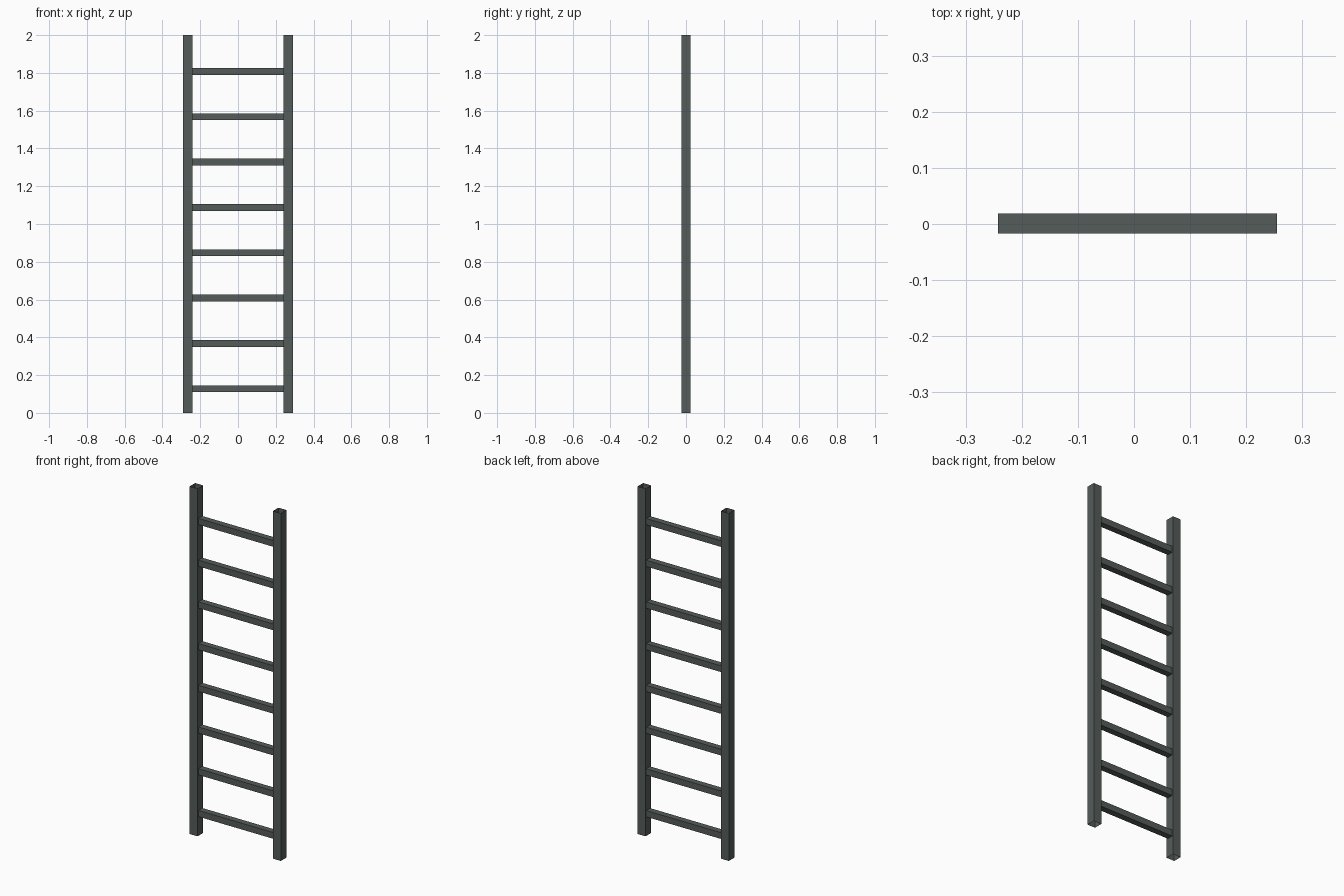
import bpy, bmesh

if "Cube" in bpy.data.objects:
    bpy.data.objects.remove(bpy.data.objects["Cube"])

metal = bpy.data.materials.new("dark_grey_metal")
metal.diffuse_color = (0.09, 0.107, 0.102, 1)
metal.use_nodes = True
metal.node_tree.nodes["Principled BSDF"].inputs["Base Color"].default_value = metal.diffuse_color


def open_tube(name, axis, lo, hi):
    """Square single-walled tube with both ends along the axis left open."""
    bm = bmesh.new()
    bmesh.ops.create_cube(bm, size=1)
    ends = [f for f in bm.faces if abs(f.normal[axis]) > 0.9]
    bmesh.ops.delete(bm, geom=ends, context='FACES_ONLY')
    for v in bm.verts:
        v.co = [lo[i] + (v.co[i] + 0.5) * (hi[i] - lo[i]) for i in range(3)]
    mesh = bpy.data.meshes.new(name)
    bm.to_mesh(mesh)
    bm.free()
    mesh.materials.append(metal)
    obj = bpy.data.objects.new(name, mesh)
    bpy.context.collection.objects.link(obj)
    return obj


# Side rails: upright hollow square tubes
R_IN, R_OUT, R_Y = 0.24, 0.29, 0.025
open_tube("left_rail", 2, (-R_OUT, -R_Y, 0), (-R_IN, R_Y, 2))
open_tube("right_rail", 2, (R_IN, -R_Y, 0), (R_OUT, R_Y, 2))

# Rungs: evenly spaced, running slightly into the right rail
HALF = 0.018
for i in range(8):
    z = 0.128 + 0.24 * i
    open_tube(f"rung_{i + 1}", 0, (-0.242, -HALF + 0.001, z - HALF), (0.255, HALF + 0.001, z + HALF))
